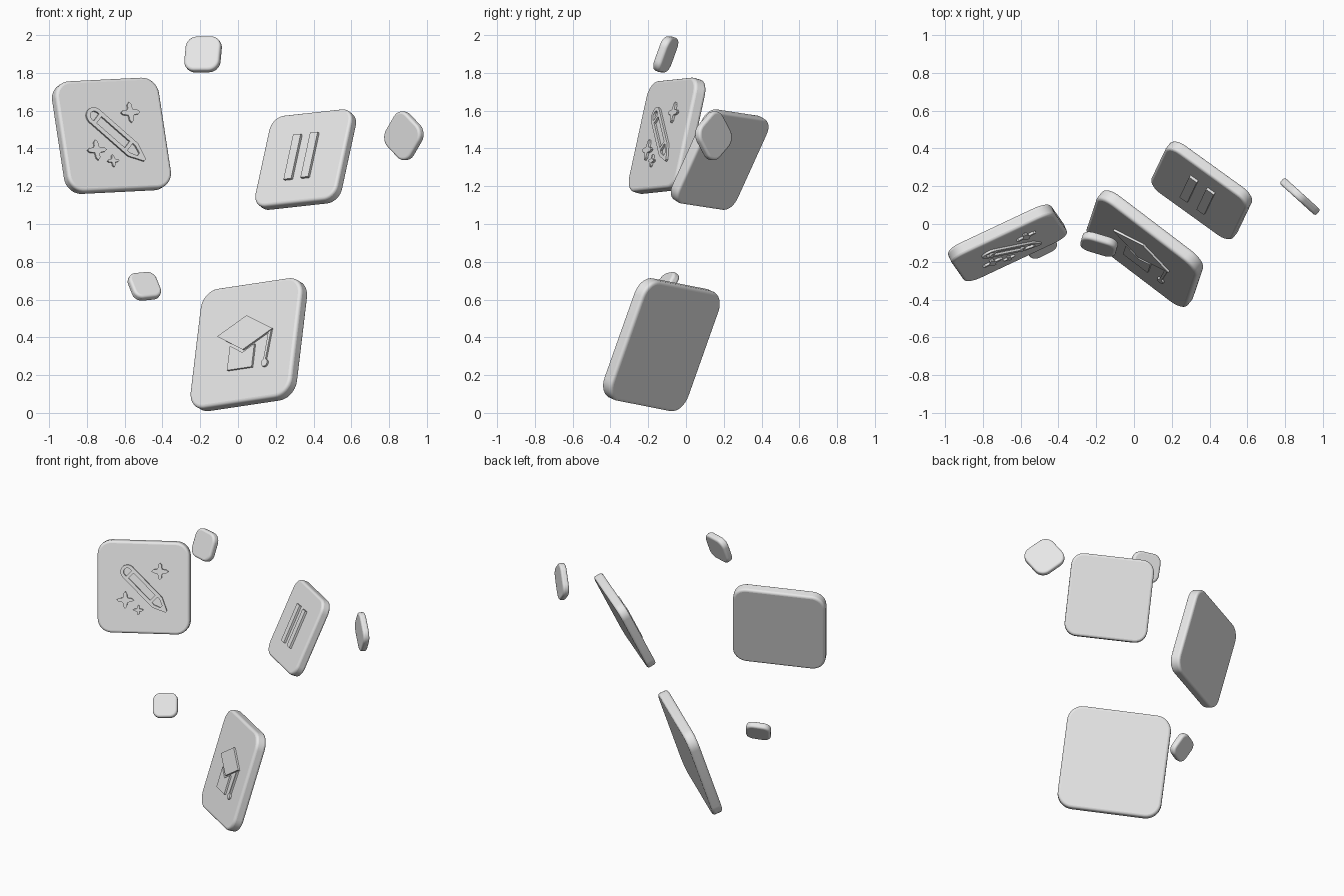
import bpy, bmesh, math
from mathutils import Vector, Matrix

if "Cube" in bpy.data.objects:
    bpy.data.objects.remove(bpy.data.objects["Cube"])

GREY = bpy.data.materials.new("light_grey")
GREY.diffuse_color = (0.8, 0.8, 0.8, 1)
GREY.use_nodes = True
GREY.node_tree.nodes["Principled BSDF"].inputs["Base Color"].default_value = GREY.diffuse_color


def frame(center, u, v):
    """Placement matrix: local x = tile right, y = tile up, z = out of the face."""
    u = Vector(u).normalized()
    v = Vector(v)
    v = (v - u * v.dot(u)).normalized()
    m = Matrix((u, v, u.cross(v))).transposed().to_4x4()
    return Matrix.Translation(center) @ m


def finish(ob, angle=35):
    ob.data.materials.clear()
    ob.data.materials.append(GREY)
    bpy.ops.object.select_all(action='DESELECT')
    ob.select_set(True)
    bpy.context.view_layer.objects.active = ob
    bpy.ops.object.shade_smooth_by_angle(angle=math.radians(angle))


def rounded_rect(w, h, r, n=8):
    pts = []
    for k, (sx, sy) in enumerate(((1, 1), (-1, 1), (-1, -1), (1, -1))):
        for i in range(n + 1):
            a = math.pi / 2 * (k + i / n)
            pts.append((sx * (w - r) + r * math.cos(a), sy * (h - r) + r * math.sin(a)))
    return pts


def tile(name, mat, half, round_ratio, thick, bevel):
    """Rounded square slab with softened rims."""
    bm = bmesh.new()
    loop = rounded_rect(half, half, half * round_ratio)
    face = bm.faces.new([bm.verts.new((x, y, -thick / 2)) for x, y in loop])
    top = bmesh.ops.extrude_face_region(bm, geom=[face])['geom']
    bmesh.ops.translate(bm, vec=(0, 0, thick),
                        verts=[g for g in top if isinstance(g, bmesh.types.BMVert)])
    bmesh.ops.recalc_face_normals(bm, faces=bm.faces[:])
    me = bpy.data.meshes.new(name)
    bm.to_mesh(me)
    bm.free()
    ob = bpy.data.objects.new(name, me)
    bpy.context.collection.objects.link(ob)
    ob.matrix_world = mat
    b = ob.modifiers.new("rim", 'BEVEL')
    b.width, b.segments, b.limit_method = bevel, 4, 'ANGLE'
    b.angle_limit = math.radians(40)
    finish(ob)


def relief(name, mat, face_z, loops, height=0.012):
    """Raised flat symbol; inner loops become holes."""
    cu = bpy.data.curves.new(name, 'CURVE')
    cu.dimensions, cu.fill_mode = '2D', 'BOTH'
    sink = 0.003
    cu.extrude = (height + sink) / 2
    for pts in loops:
        s = cu.splines.new('POLY')
        s.points.add(len(pts) - 1)
        for p, (x, y) in zip(s.points, pts):
            p.co = (x, y, 0, 1)
        s.use_cyclic_u = True
    ob = bpy.data.objects.new(name, cu)
    bpy.context.collection.objects.link(ob)
    ob.matrix_world = mat @ Matrix.Translation((0, 0, face_z + (height - sink) / 2))
    bpy.ops.object.select_all(action='DESELECT')
    ob.select_set(True)
    bpy.context.view_layer.objects.active = ob
    bpy.ops.object.convert(target='MESH')
    finish(bpy.context.view_layer.objects.active, 30)


def rect(cx, cy, w, h):
    return [(cx - w, cy - h), (cx + w, cy - h), (cx + w, cy + h), (cx - w, cy + h)]


def arc(cx, cy, r, a0, a1, n=12):
    return [(cx + r * math.cos(math.radians(a0 + (a1 - a0) * i / n)),
             cy + r * math.sin(math.radians(a0 + (a1 - a0) * i / n))) for i in range(n + 1)]


def star(cx, cy, r):
    """Four-pointed sparkle with concave sides."""
    pts = []
    for i in range(24):
        a = i * math.pi / 12
        k = abs(math.cos(2 * a))
        rr = r * (0.40 + 0.60 * k ** 3)
        pts.append((cx + rr * math.cos(a), cy + rr * math.sin(a)))
    return pts


def turned(pts, deg):
    c, s = math.cos(math.radians(deg)), math.sin(math.radians(deg))
    return [(x * c - y * s, x * s + y * c) for x, y in pts]


# Large tile with pencil and sparkles
T = 0.07
m = frame((-0.67, -0.10, 1.467), (1, 0.47, 0.05), (-0.152, 0.217, 1))
tile("pencil_tile", m, 0.303, 0.3, T, 0.016)
W = 0.047
outline = arc(-0.145, 0, W, 90, 270) + [(0.13, -W), (0.215, -0.007), (0.215, 0.007), (0.13, W)]
eraser_hole = arc(-0.145, 0, 0.026, 90, 270, 8) + [(-0.132, -0.026), (-0.132, 0.026)]
body_hole = rect(-0.012, 0, 0.1, 0.024)
tip_hole = [(0.108, -0.026), (0.128, -0.026), (0.168, -0.009), (0.168, 0.009),
            (0.128, 0.026), (0.108, 0.026)]
relief("pencil", m, T / 2,
       [turned(p, -45) for p in (outline, eraser_hole, body_hole, tip_hole)])
for i, s in enumerate(((0.11, 0.112, 0.056), (-0.118, -0.083, 0.056), (-0.032, -0.146, 0.034))):
    relief(f"sparkle_{i + 1}", m, T / 2, [star(*s)])

# Medium tile with two upright bars
T = 0.062
m = frame((0.3585, 0.178, 1.341), (1, -0.72, 0.11), (0.22, 0.45, 1))
tile("bars_tile", m, 0.269, 0.3, T, 0.015)
for side, cx in (("left", -0.058), ("right", 0.053)):
    relief(f"{side}_bar", m, T / 2, [rect(cx, 0.002, 0.025, 0.132)], 0.015)

# Large tile with graduation cap
T = 0.07
m = frame((0.0575, -0.13, 0.361), (1, -0.76, 0.15), (0.125, 0.35, 1))
tile("cap_tile", m, 0.338, 0.3, T, 0.017)
relief("cap_board", m, T / 2, [[(-0.185, 0.053), (0, -0.044), (0.185, 0.053), (0, 0.15)]])
relief("cap_band", m, T / 2, [[(-0.09, -0.012), (-0.09, -0.15), (0.075, -0.15),
                               (0.075, -0.02), (0, -0.06)]])
relief("tassel_cord", m, T / 2, [[(0.16, 0.035), (0.149, -0.12), (0.163, -0.12),
                                  (0.178, 0.045)]])
relief("tassel_end", m, T / 2, [arc(0.156, -0.137, 0.021, 0, 345, 23)])

# Small plain tiles
tile("small_tile_top", frame((-0.185, -0.107, 1.898), (1, -0.3, 0.01), (0.1, 0.36, 1)),
     0.097, 0.6, 0.048, 0.015)
w, a = Vector((0.74, -0.67, 0)), math.radians(-38)
up = Vector((0, 0, 1))
tile("small_tile_right", frame((0.8785, 0.1455, 1.467), w * math.cos(a) + up * math.sin(a),
                               up * math.cos(a) - w * math.sin(a)), 0.111, 0.6, 0.042, 0.013)
tile("small_tile_left", frame((-0.496, -0.11, 0.67), (1, 0.5, 0.1), (-0.4, 0.6, 1)),
     0.081, 0.6, 0.045, 0.014)
